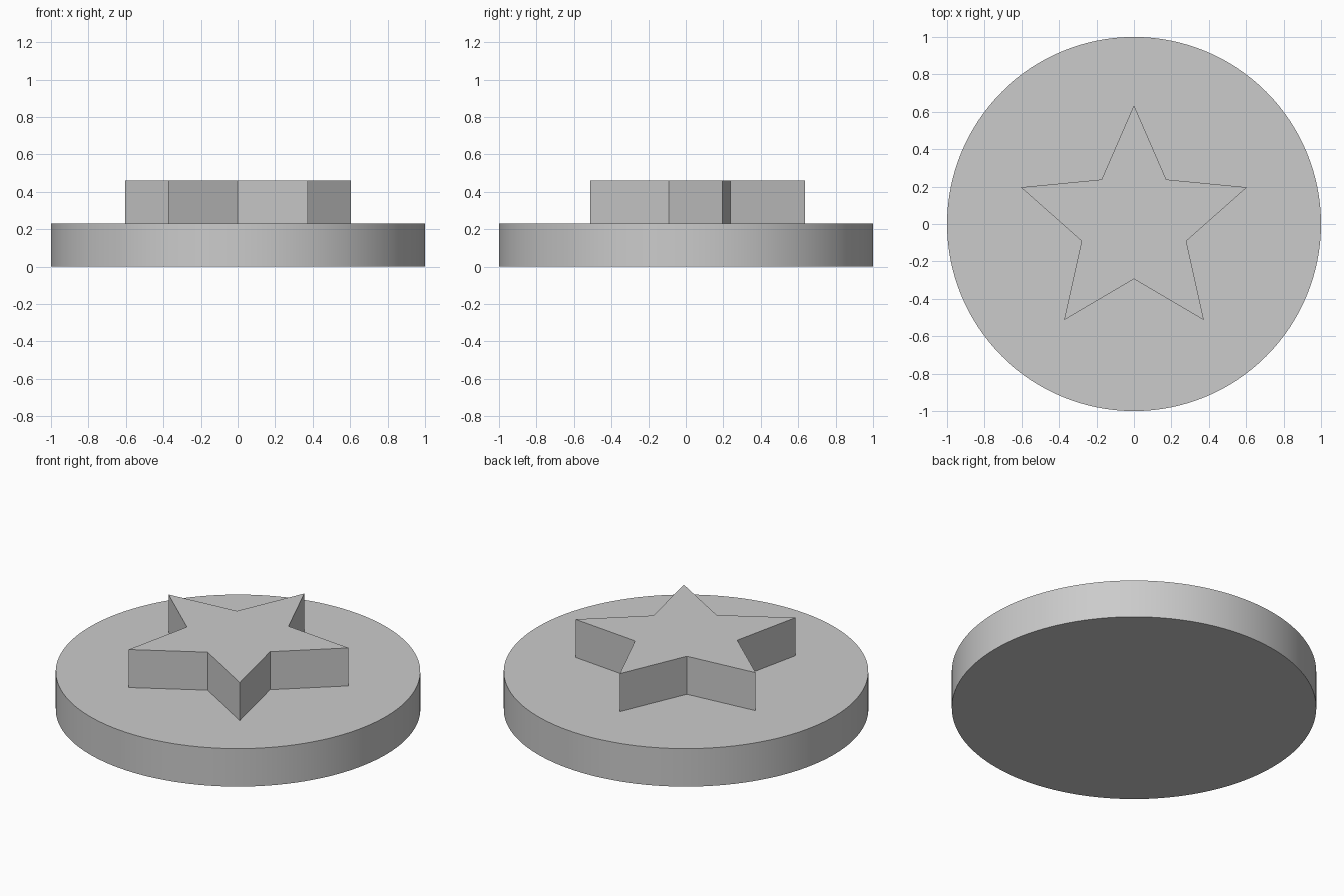
import bpy, bmesh, math

if "Cube" in bpy.data.objects:
    bpy.data.objects.remove(bpy.data.objects["Cube"])

grey = bpy.data.materials.new("light_grey")
grey.diffuse_color = (0.6, 0.6, 0.6, 1)
grey.use_nodes = True
grey.node_tree.nodes["Principled BSDF"].inputs["Base Color"].default_value = grey.diffuse_color


def prism(name, outline, z0, z1):
    """Extrude a closed outline from z0 up to z1."""
    bm = bmesh.new()
    base = bm.faces.new([bm.verts.new((x, y, z0)) for x, y in outline])
    top = bmesh.ops.extrude_face_region(bm, geom=[base], use_keep_orig=True)
    verts = [v for v in top["geom"] if isinstance(v, bmesh.types.BMVert)]
    bmesh.ops.translate(bm, vec=(0, 0, z1 - z0), verts=verts)
    bmesh.ops.recalc_face_normals(bm, faces=bm.faces)
    mesh = bpy.data.meshes.new(name)
    bm.to_mesh(mesh)
    bm.free()
    mesh.materials.append(grey)
    obj = bpy.data.objects.new(name, mesh)
    bpy.context.collection.objects.link(obj)
    return obj


def ring(count, radii):
    """Points around a circle from +y, cycling through the radii."""
    pts = []
    for i in range(count):
        a = math.pi / 2 + 2 * math.pi * i / count
        r = radii[i % len(radii)]
        pts.append((r * math.cos(a), r * math.sin(a)))
    return pts


# Round base with a smooth rim
disc = prism("round_base", ring(128, [1.0]), 0, 0.23)
bpy.context.view_layer.objects.active = disc
disc.select_set(True)
bpy.ops.object.shade_smooth_by_angle(angle=math.radians(30))

# Raised five-pointed star
prism("raised_star", ring(10, [0.635, 0.294]), 0.23, 0.46)
